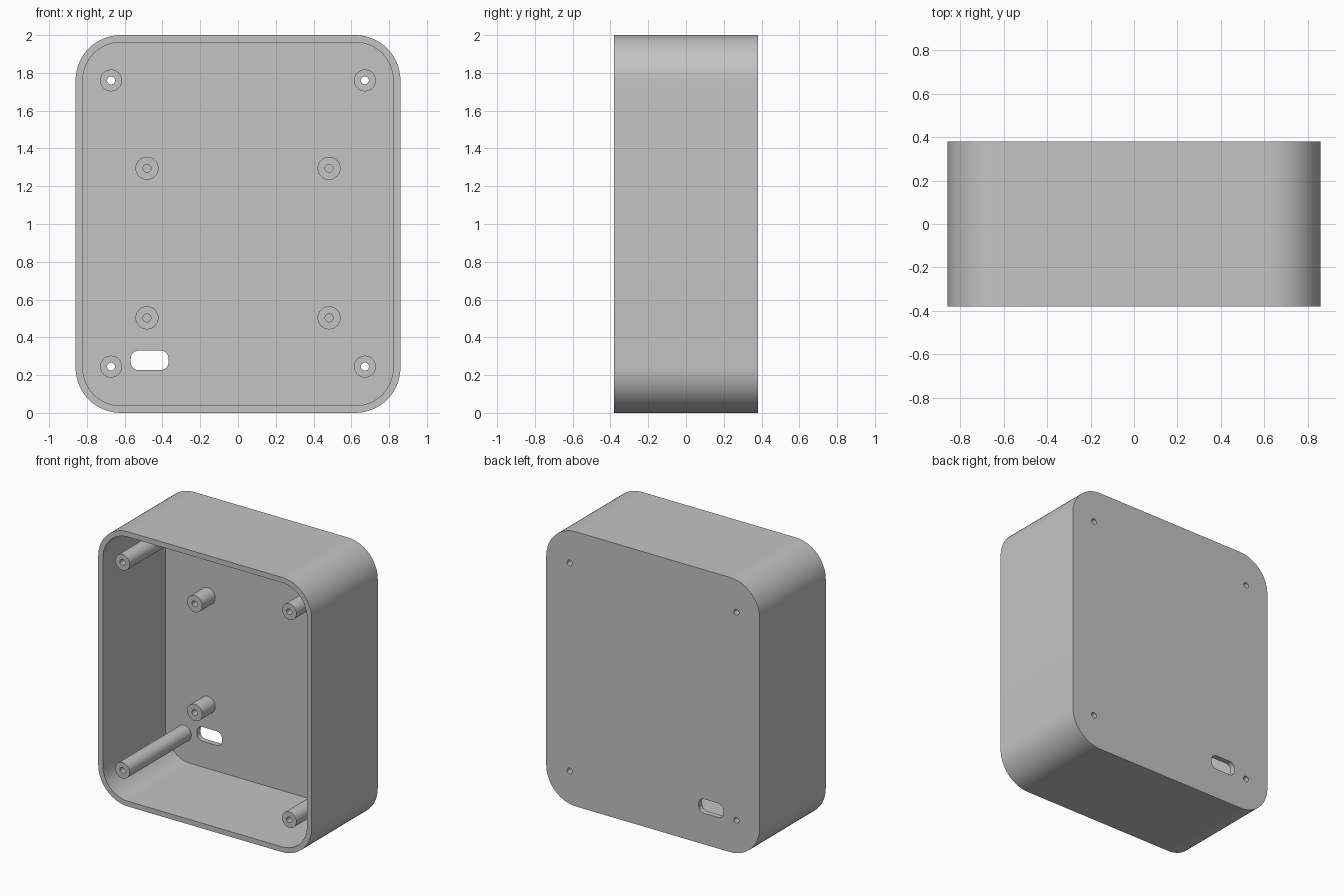
import bpy, bmesh
from math import cos, sin, pi, radians
from mathutils import Vector

if "Cube" in bpy.data.objects:
    bpy.data.objects.remove(bpy.data.objects["Cube"])

# Single plastic colour
grey = bpy.data.materials.new("grey plastic")
grey.use_nodes = True
color = (0.55, 0.55, 0.55, 1)
grey.diffuse_color = color
grey.node_tree.nodes["Principled BSDF"].inputs["Base Color"].default_value = color

FRONT, BACK, FLOOR = -0.38, 0.38, 0.34
WALL = 0.038
HOLE_R = 0.021


def add_object(name, bm):
    bmesh.ops.recalc_face_normals(bm, faces=bm.faces)
    mesh = bpy.data.meshes.new(name)
    bm.to_mesh(mesh)
    bm.free()
    mesh.materials.append(grey)
    obj = bpy.data.objects.new(name, mesh)
    bpy.context.collection.objects.link(obj)
    return obj


def rounded_prism(name, cx, cz, half_w, half_h, r, y0, y1, steps=16):
    """Rounded rectangle in the XZ plane, extruded along Y."""
    bm = bmesh.new()
    verts = []
    for i, (sx, sz) in enumerate([(1, 1), (-1, 1), (-1, -1), (1, -1)]):
        for k in range(steps + 1):
            a = (i + k / steps) * pi / 2
            verts.append(bm.verts.new((cx + sx * (half_w - r) + r * cos(a), y0,
                                       cz + sz * (half_h - r) + r * sin(a))))
    bmesh.ops.remove_doubles(bm, verts=verts, dist=1e-5)
    face = bm.faces.new(list(bm.verts))
    side = bmesh.ops.extrude_face_region(bm, geom=[face], use_keep_orig=True)
    moved = [g for g in side["geom"] if isinstance(g, bmesh.types.BMVert)]
    bmesh.ops.translate(bm, verts=moved, vec=(0, y1 - y0, 0))
    return add_object(name, bm)


def tube(name, x, z, radius, tip):
    """Hollow post standing on the case floor, pointing forward."""
    bm = bmesh.new()
    profile = [(radius, FLOOR), (radius, tip), (HOLE_R, tip), (HOLE_R, FLOOR)]
    verts = [bm.verts.new((x + r, y, z)) for r, y in profile]
    edges = [bm.edges.new(pair) for pair in zip(verts, verts[1:])]
    bmesh.ops.spin(bm, geom=verts + edges, cent=(x, 0, z), axis=(0, 1, 0),
                   angle=2 * pi, steps=32)
    bmesh.ops.remove_doubles(bm, verts=bm.verts, dist=1e-5)
    obj = add_object(name, bm)
    # An open shell: make sure the tip ring faces forward
    mesh = obj.data
    ring = [p for p in mesh.polygons if abs(p.normal.y) > 0.9]
    if ring[0].normal.dot(Vector((0, -1, 0))) < 0:
        mesh.flip_normals()
    return obj


def smooth(obj):
    bpy.ops.object.select_all(action='DESELECT')
    obj.select_set(True)
    bpy.context.view_layer.objects.active = obj
    bpy.ops.object.shade_smooth_by_angle(angle=radians(30))


# Open-fronted case
case = rounded_prism("case", 0, 1, 0.86, 1, 0.24, FRONT, BACK)
cutters = [
    rounded_prism("cavity_cutter", 0, 1, 0.86 - WALL, 1 - WALL, 0.24 - WALL,
                  FRONT - 0.1, FLOOR),
    # Cable slot in the back
    rounded_prism("slot_cutter", -0.468, 0.278, 0.1, 0.052, 0.042,
                  FLOOR - 0.1, BACK + 0.1, 8),
]

# Long corner posts with through holes, short blind standoffs
parts = [case]
for side, x in (("right", -1), ("left", 1)):
    for level, z_post, z_stand in (("lower", 0.245, 0.503), ("upper", 1.76, 1.295)):
        tag = level + "_" + side
        px = 0.672 * x
        parts.append(tube("corner_post_" + tag, px, z_post, 0.058, -0.37))
        parts.append(tube("standoff_" + tag, 0.482 * x, z_stand, 0.061, 0.19))
        cutters.append(rounded_prism("screw_hole_cutter_" + tag, px, z_post,
                                     HOLE_R, HOLE_R, HOLE_R,
                                     FLOOR - 0.1, BACK + 0.1, 8))

# Cut the cavity and openings, then discard the cutters
bpy.context.view_layer.objects.active = case
for cutter in cutters:
    cutter.hide_render = True
    mod = case.modifiers.new(cutter.name, 'BOOLEAN')
    mod.operation = 'DIFFERENCE'
    mod.solver = 'EXACT'
    mod.object = cutter
    bpy.ops.object.modifier_apply(modifier=mod.name)
for cutter in cutters:
    bpy.data.objects.remove(cutter)

for part in parts:
    smooth(part)
